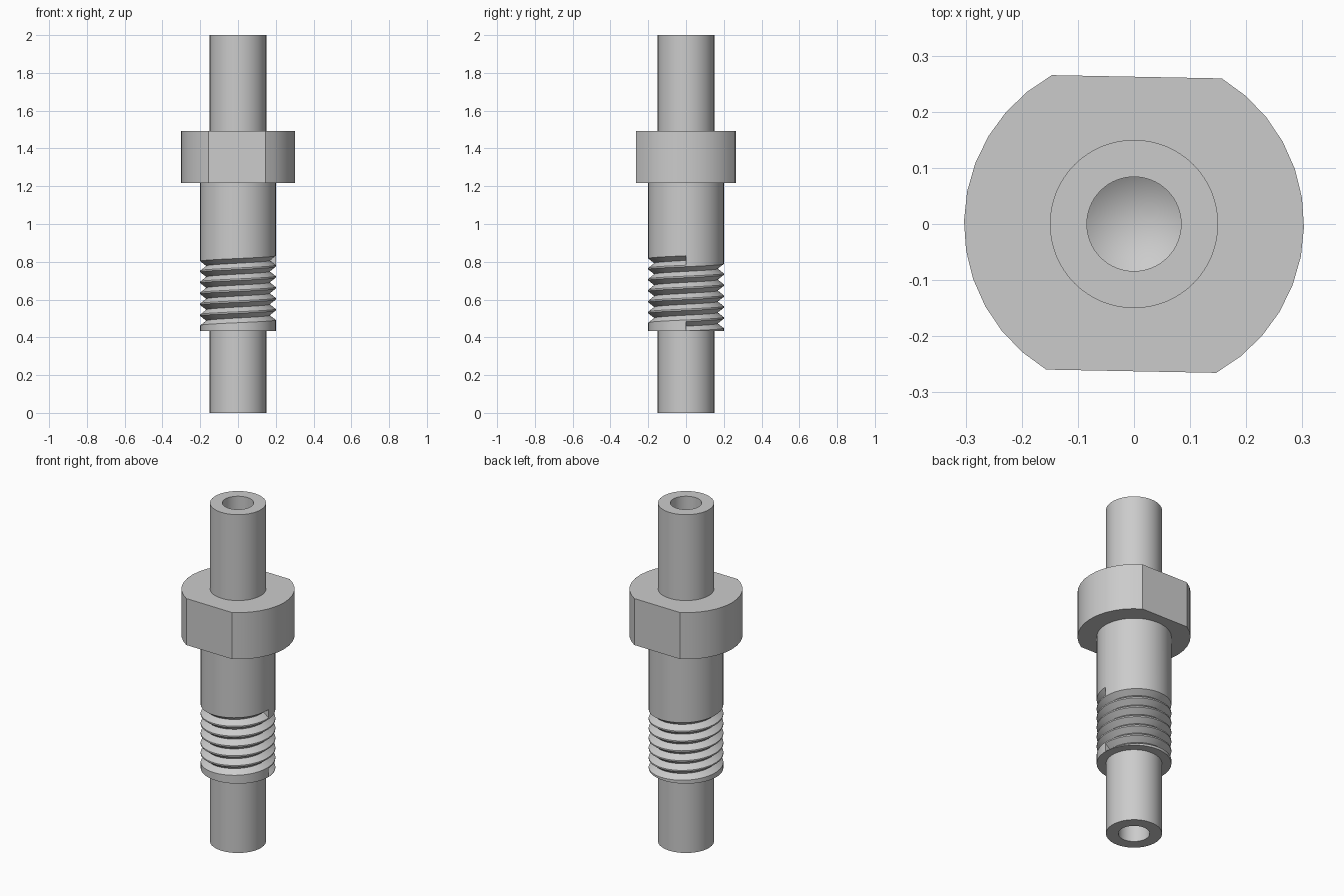
import bpy, bmesh, math

cube = bpy.data.objects.get("Cube")
if cube:
    bpy.data.objects.remove(cube, do_unlink=True)

SEGMENTS = 64
SHAFT_R, BORE_R, BODY_R, ROOT_R, FLANGE_R = 0.15, 0.084, 0.2, 0.168, 0.303
BODY_Z, FLANGE_Z, FLANGE_TOP, TOP = 0.433, 1.217, 1.492, 2.0

steel = bpy.data.materials.new("steel_grey")
steel.use_nodes = True
steel.diffuse_color = (0.6, 0.6, 0.6, 1)
steel.node_tree.nodes["Principled BSDF"].inputs["Base Color"].default_value = (0.6, 0.6, 0.6, 1)


def finish(name, bm):
    bmesh.ops.remove_doubles(bm, verts=bm.verts, dist=0.00001)
    bmesh.ops.recalc_face_normals(bm, faces=bm.faces)
    mesh = bpy.data.meshes.new(name)
    bm.to_mesh(mesh)
    bm.free()
    mesh.materials.append(steel)
    obj = bpy.data.objects.new(name, mesh)
    bpy.context.collection.objects.link(obj)
    bpy.ops.object.select_all(action="DESELECT")
    obj.select_set(True)
    bpy.context.view_layer.objects.active = obj
    bpy.ops.object.shade_smooth_by_angle(angle=math.radians(30))
    return obj


def at(radius, angle, z):
    return (radius * math.cos(angle), radius * math.sin(angle), z)


def lathe(name, profile):
    bm = bmesh.new()
    verts = [bm.verts.new((r, 0, z)) for r, z in profile]
    edges = [bm.edges.new(pair) for pair in zip(verts, verts[1:])]
    bmesh.ops.spin(bm, geom=verts + edges, cent=(0, 0, 0), axis=(0, 0, 1),
                   angle=math.tau, steps=SEGMENTS, use_merge=True)
    return finish(name, bm)


# Shafts, closed at the hidden end, with a drilled blind hole at the open end
def drilled_shaft(name, inner_z, end_z):
    inward = 1 if inner_z > end_z else -1
    hole_z = end_z + inward * 0.3
    lathe(name, [(0, inner_z), (SHAFT_R, inner_z), (SHAFT_R, end_z), (BORE_R, end_z),
                 (BORE_R, hole_z), (0, hole_z + inward * 0.055)])


drilled_shaft("upper_shaft", FLANGE_TOP, TOP)
drilled_shaft("lower_shaft", BODY_Z, 0)

# Round flange with two parallel wrench flats
bm = bmesh.new()
half, steps = math.radians(60), 12
outline = []
for side in (0, math.pi):
    for i in range(steps + 1):
        angle = side - half + 2 * half * i / steps - math.radians(1.1)
        outline.append(bm.verts.new(at(FLANGE_R, angle, FLANGE_Z)))
base = bm.faces.new(outline)
top = bmesh.ops.extrude_face_region(bm, geom=[base], use_keep_orig=True)["geom"]
bmesh.ops.translate(bm, vec=(0, 0, FLANGE_TOP - FLANGE_Z),
                    verts=[v for v in top if isinstance(v, bmesh.types.BMVert)])
finish("flange", bm)

# Body with a helical V groove cut around its lower half
TURNS, GROOVE_START, GROOVE_END, GROOVE_HALF = 6, 0.459, 0.807, 0.025
pitch = (GROOVE_END - GROOVE_START) / TURNS
bm = bmesh.new()
columns = []
for s in range(SEGMENTS + 1):
    angle = math.tau * s / SEGMENTS
    points = [(BODY_R, BODY_Z)]
    for k in range(TURNS):
        z = GROOVE_START + pitch * (k + s / SEGMENTS)
        points += [(BODY_R, z - GROOVE_HALF), (ROOT_R, z), (BODY_R, z + GROOVE_HALF)]
    points.append((BODY_R, FLANGE_Z))
    columns.append([bm.verts.new(at(r, angle, z)) for r, z in points])
for a, b in zip(columns, columns[1:]):
    for j in range(len(a) - 1):
        bm.faces.new((a[j], b[j], b[j + 1], a[j + 1]))
# Groove end walls and flat body ends
bm.faces.new(columns[0][1:4])
bm.faces.new(columns[-1][-4:-1])
bm.faces.new([c[0] for c in columns[:-1]])
bm.faces.new([c[-1] for c in columns[:-1]])
finish("threaded_body", bm)
